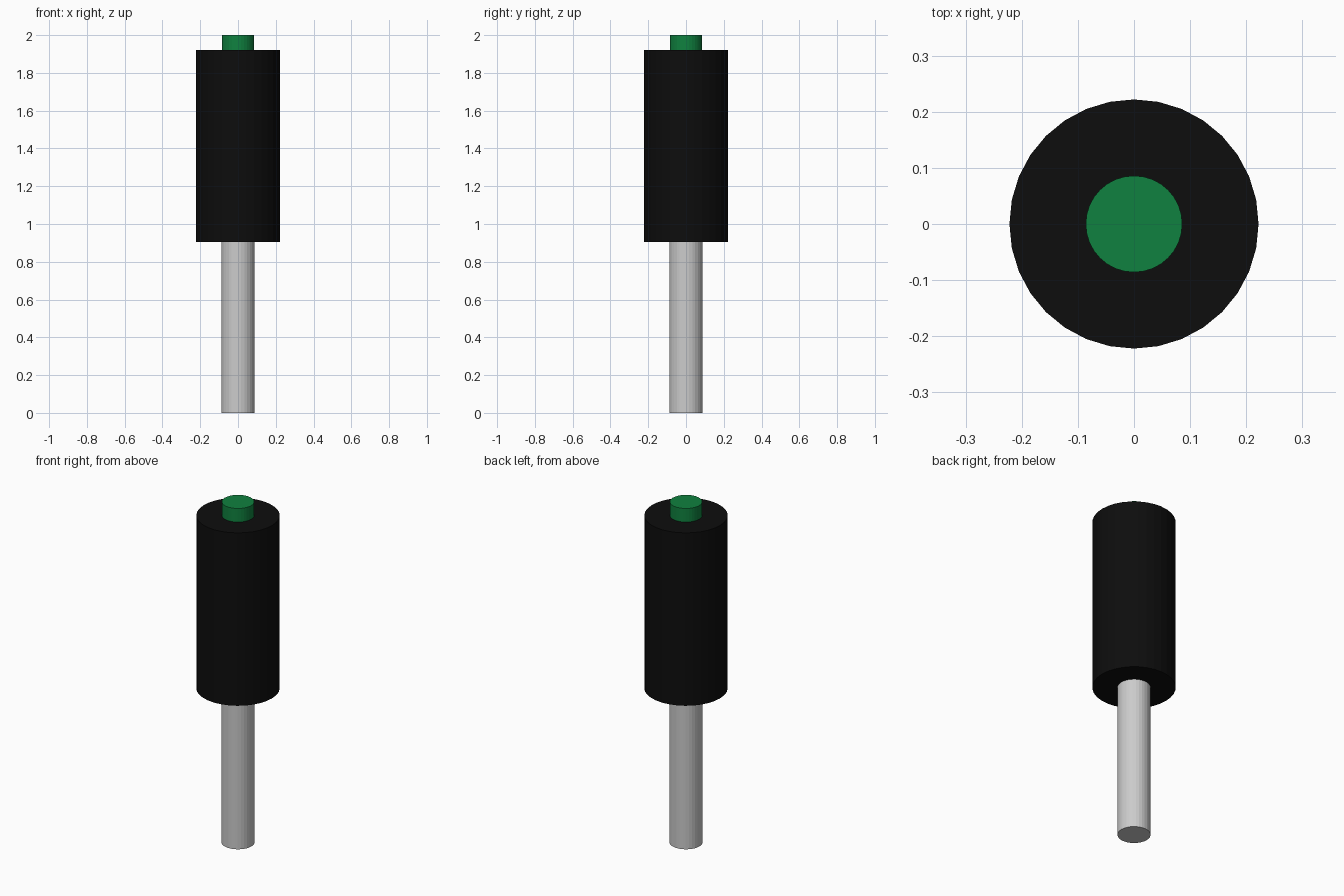
import bpy

if "Cube" in bpy.data.objects:
    bpy.data.objects.remove(bpy.data.objects["Cube"])


def material(name, rgb):
    mat = bpy.data.materials.new(name)
    mat.diffuse_color = (*rgb, 1.0)
    mat.use_nodes = True
    mat.node_tree.nodes["Principled BSDF"].inputs["Base Color"].default_value = mat.diffuse_color
    return mat


def cylinder(name, radius, z0, z1, sides=32, mat=None):
    bpy.ops.mesh.primitive_cylinder_add(
        vertices=sides, radius=radius, depth=z1 - z0,
        location=(0, 0, (z0 + z1) / 2))
    obj = bpy.context.object
    obj.name = name
    if mat:
        obj.data.materials.append(mat)
    return obj


black = material("black_grip", (0.004, 0.004, 0.004))
green = material("green_button", (0.005, 0.22, 0.05))

# Metal shaft, seated in the underside of the grip
cylinder("shaft", 0.088, 0.0, 0.91)

# Thick faceted grip
cylinder("grip", 0.222, 0.905, 1.92, mat=black)

# Push button on top, seated in the grip
cylinder("button", 0.086, 1.91, 2.0, mat=green)
